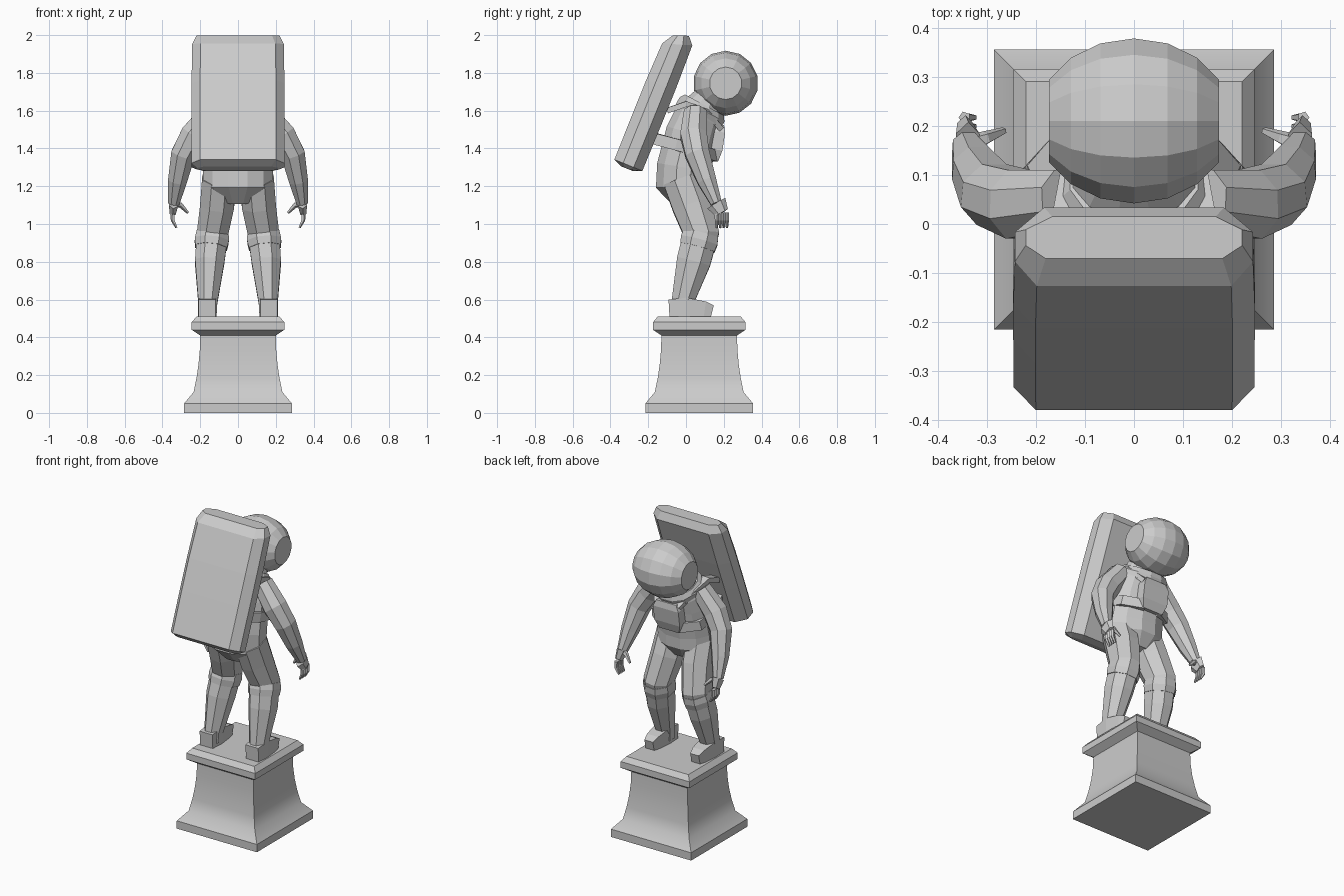
import bpy, bmesh, math
from mathutils import Vector

if "Cube" in bpy.data.objects:
    bpy.data.objects.remove(bpy.data.objects["Cube"])

stone = bpy.data.materials.new("stone_grey")
stone.use_nodes = True
grey = (0.6, 0.6, 0.6, 1)
stone.diffuse_color = grey
stone.node_tree.nodes["Principled BSDF"].inputs["Base Color"].default_value = grey

X, Y, Z = Vector((1, 0, 0)), Vector((0, 1, 0)), Vector((0, 0, 1))


def point(x, y, z):
    return Vector((x, y, z))


def skin(name, rings, mirror=False, smooth=False):
    """Bridge rings of equal point count into a capped solid."""
    bm = bmesh.new()
    loops = [[bm.verts.new(co) for co in ring] for ring in rings]
    for lower, upper in zip(loops, loops[1:]):
        for i in range(len(lower)):
            bm.faces.new((lower[i - 1], lower[i], upper[i], upper[i - 1]))
    bm.faces.new(loops[0])
    bm.faces.new(loops[-1])
    bmesh.ops.recalc_face_normals(bm, faces=bm.faces)
    mesh = bpy.data.meshes.new(name)
    bm.to_mesh(mesh)
    bm.free()
    mesh.materials.append(stone)
    obj = bpy.data.objects.new(name, mesh)
    bpy.context.collection.objects.link(obj)
    if mirror:
        obj.modifiers.new("Mirror", 'MIRROR')
    if smooth:
        bpy.context.view_layer.objects.active = obj
        obj.select_set(True)
        bpy.ops.object.shade_smooth_by_angle(angle=math.radians(30))
        obj.select_set(False)


def tube(name, joints, radii, hint=Y, sides=8, flat=1, **options):
    """Sweep a polygon through the joints; flat scales its depth against its width."""
    rings = []
    grow = 1 / math.cos(math.pi / sides)
    last = len(joints) - 1
    for i, (joint, radius) in enumerate(zip(joints, radii)):
        along = joints[min(i + 1, last)] - joints[max(i - 1, 0)]
        side = hint.cross(along).normalized()
        depth = along.normalized().cross(side) * flat
        angles = [math.tau * (k + 0.5) / sides for k in range(sides)]
        rings.append([joint + (side * math.cos(a) + depth * math.sin(a)) * radius * grow
                      for a in angles])
    skin(name, rings, **options)


# Pedestal: stepped foot, concave waist, moulded cornice
foot = [(0, .285), (.05, .285)]
waist = [(.11 + .3 * t, .2 + .035 * (1 - t) ** 2) for t in (0, .25, .5, .75, 1)]
cornice = [(.44, .245), (.48, .245), (.51, .22)]
profile = foot + waist + cornice
tube("pedestal", [point(0, .07, height) for height, radius in profile],
     [radius for height, radius in profile], sides=4, smooth=True)

# Torso leaning forward, with a collar ring round the neck
crotch, hips, belly = point(0, 0, 1.12), point(0, -.015, 1.2), point(0, -.01, 1.3)
chest, shoulders, neck = point(0, .03, 1.48), point(0, .065, 1.57), point(0, .13, 1.69)
tube("torso", [crotch, hips, belly, chest, shoulders, neck],
     [.1, .185, .185, .175, .16, .09], sides=12, flat=.78)
tube("collar", [shoulders, shoulders.lerp(neck, .3), shoulders.lerp(neck, .5)],
     [.15, .15, .13], sides=12, flat=.9)

# Legs with knee pads
hip, thigh, knee = point(.1, -.02, 1.24), point(.11, .03, 1.1), point(.135, .08, .95)
calf, ankle = point(.15, .04, .8), point(.16, -.02, .58)
sole = point(.16, -.02, .53)
tube("legs", [hip, thigh, knee, calf, ankle, sole], [.09, .09, .083, .078, .05, .05],
     flat=1.15, mirror=True)
tube("knee_pads", [knee.lerp(calf, t) for t in (0, .25, .5)], [.085, .09, .085],
     flat=1.1, mirror=True)

# Boots: boxes that taper to the toe and rest on the pedestal top
boot = {-.09: .045, 0: .05, .1: .04, .14: .03}
tube("boots", [point(.163, y, .51 + radius) for y, radius in boot.items()], boot.values(),
     hint=Z, sides=4, mirror=True)

# Arms hanging forward
shoulder, upper_arm, elbow = point(.14, .05, 1.59), point(.235, .04, 1.47), point(.29, .06, 1.37)
forearm, wrist = point(.32, .11, 1.23), point(.34, .16, 1.11)
tube("arms", [shoulder, upper_arm, elbow, forearm, wrist], [.06, .07, .064, .05, .03],
     mirror=True)

# Hands: flat palm, four curling fingers and a thumb
knuckles = point(.345, .19, 1.06)
tube("palms", [wrist, wrist.lerp(knuckles, .5), knuckles], [.024, .02, .016],
     sides=6, flat=2, mirror=True)
for i, finger in enumerate(("index", "middle", "ring", "little")):
    root = knuckles + Y * (1.5 - i) * .018
    bend = root - Z * .04
    tip = bend - Z * .04 - X * .02
    tube(finger + "_fingers", [root, bend, tip], [.01, .009, .005], sides=5, mirror=True)
thumb_tip = point(.265, .19, 1.06)
tube("thumbs", [wrist, wrist.lerp(thumb_tip, .5) + Z * .015, thumb_tip], [.018, .012, .006],
     sides=5, mirror=True)

# Helmet: faceted globe turned about the sideways axis, with flat ears
head = point(0, .21, 1.745)
turns = [math.radians(angle) for angle in range(-60, 61, 20)]
tube("helmet", [head + X * .2 * math.sin(a) for a in turns],
     [.168 * math.cos(a) for a in turns], hint=Z, sides=14)

# Backpack: chamfered section lofted along a tilted axis, top sloping outward
lean = math.radians(22)
middle = point(0, -.17, 1.645)
rise = Y * math.sin(lean) + Z * math.cos(lean)
inward = Y * math.cos(lean) - Z * math.sin(lean)
half = [(.2, -.08), (.245, -.03), (.245, .03), (.185, .08)]
section = half + [(-x, d) for x, d in reversed(half)]
stations = {-.38: .4, -.36: 1, -.1: 1.02, .1: 1.02, .33: .95, .38: .5}
skin("backpack", [[middle + X * x * (.8 + .2 * size) + inward * d * size
                   + rise * (height + d * size * max(0, height))
                   for x, d in section] for height, size in stations.items()])

# Harness: shoulder straps, chest band and chest box
tube("shoulder_straps", [point(.14, -.1, 1.6), point(.14, 0, 1.635), point(.12, .1, 1.6),
                         point(.06, .18, 1.51)], [.015] * 4,
     hint=X, sides=4, flat=2, mirror=True)
tube("chest_band", [point(.13, -.16, 1.45), point(.18, -.05, 1.42), point(.16, .09, 1.38),
                    point(.05, .16, 1.36)], [.015] * 4,
     hint=Z, sides=4, flat=2, mirror=True)
box_base, box_top = point(0, .13, 1.34), point(0, .16, 1.53)
tube("chest_box", [box_base.lerp(box_top, t) for t in (0, .3, .8, 1)], [.07, .09, .09, .07],
     sides=4, flat=.6)
